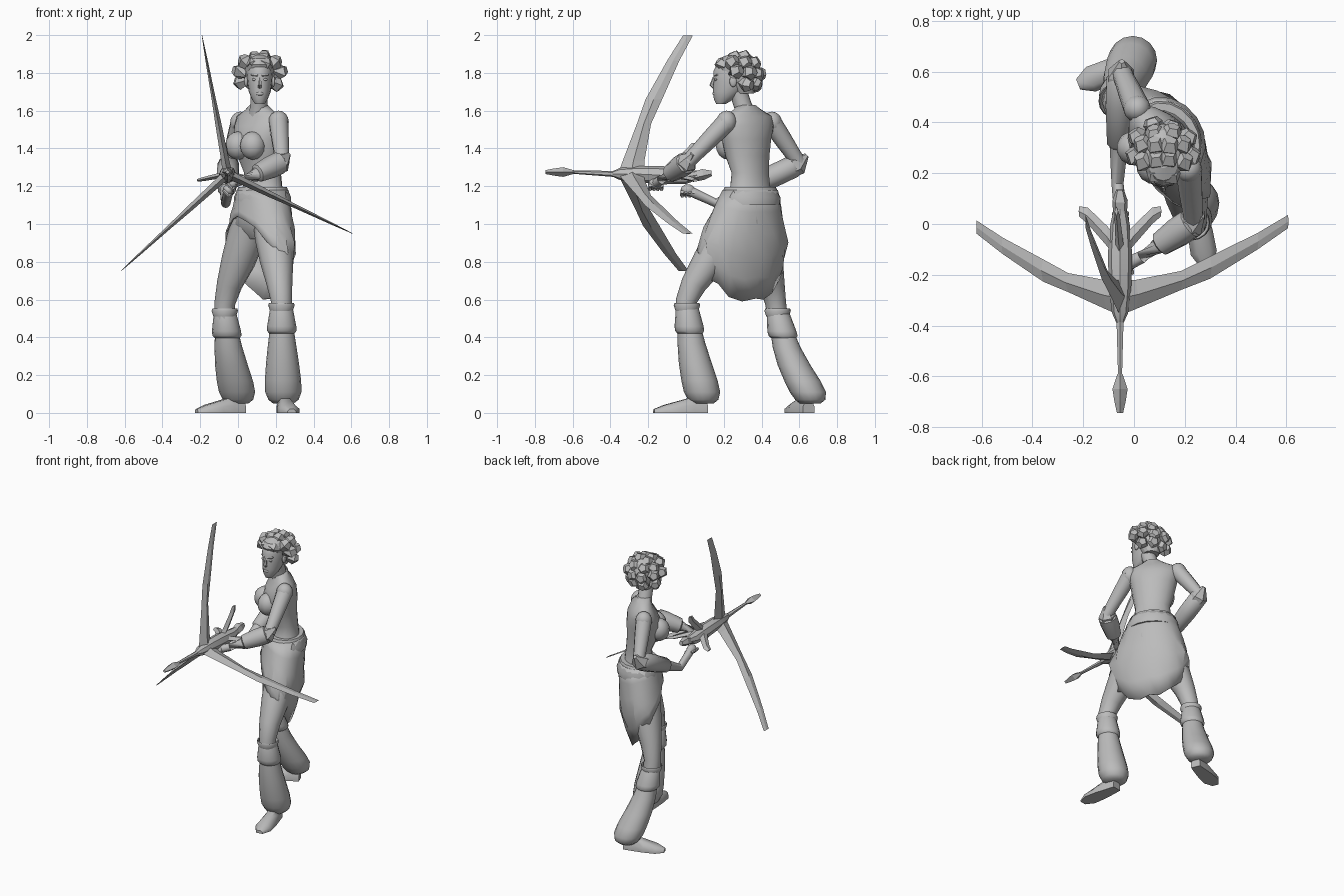
import bpy, bmesh, random
from math import sin, cos, pi, radians
from mathutils import Vector, Matrix

random.seed(4)
if "Cube" in bpy.data.objects:
    bpy.data.objects.remove(bpy.data.objects["Cube"])

grey = bpy.data.materials.new("plain grey")
grey.use_nodes = True
grey.diffuse_color = (0.5, 0.5, 0.5, 1)
grey.node_tree.nodes["Principled BSDF"].inputs["Base Color"].default_value = (0.5, 0.5, 0.5, 1)


def finish(name, bm, smooth=40):
    bmesh.ops.recalc_face_normals(bm, faces=bm.faces)
    mesh = bpy.data.meshes.new(name)
    bm.to_mesh(mesh)
    bm.free()
    mesh.materials.append(grey)
    ob = bpy.data.objects.new(name, mesh)
    bpy.context.collection.objects.link(ob)
    if smooth:
        bpy.ops.object.select_all(action="DESELECT")
        ob.select_set(True)
        bpy.context.view_layer.objects.active = ob
        bpy.ops.object.shade_smooth_by_angle(angle=radians(smooth))
    return ob


def loft(name, rings, smooth=40, caps=True):
    """Skin a list of closed rings."""
    bm = bmesh.new()
    rows = [[bm.verts.new(p) for p in ring] for ring in rings]
    n = len(rows[0])
    for a, b in zip(rows, rows[1:]):
        for i in range(n):
            j = (i + 1) % n
            bm.faces.new((a[i], a[j], b[j], b[i]))
    if caps:
        bm.faces.new(rows[0])
        bm.faces.new(rows[-1])
    return finish(name, bm, smooth)


def tube(name, stations, n=10, smooth=40):
    """Round limb through (x, y, z, radius) stations."""
    pts = [Vector(s[:3]) for s in stations]
    rings = []
    for i, s in enumerate(stations):
        t = (pts[min(i + 1, len(pts) - 1)] - pts[max(i - 1, 0)]).normalized()
        ref = Vector((1, 0, 0)) if abs(t.x) < 0.8 else Vector((0, 0, 1))
        u = t.cross(ref).normalized()
        v = t.cross(u)
        rings.append([pts[i] + s[3] * (u * cos(2 * pi * k / n) + v * sin(2 * pi * k / n))
                      for k in range(n)])
    return loft(name, rings, smooth)


def oval(x, y, z, a, b, yaw=0, n=16):
    """Level ellipse, a across the body and b front to back."""
    turn = Matrix.Rotation(radians(-yaw), 3, "Z")
    return [Vector((x, y, z)) + turn @ Vector((a * cos(2 * pi * k / n), b * sin(2 * pi * k / n), 0))
            for k in range(n)]


def stack(name, levels, yaw=0, smooth=50):
    return loft(name, [oval(*lv, yaw) for lv in levels], smooth)


def ball(name, at, size, yaw=0):
    bm = bmesh.new()
    m = Matrix.Translation(at) @ Matrix.Rotation(radians(-yaw), 4, "Z") @ Matrix.Diagonal((*size, 1))
    bmesh.ops.create_uvsphere(bm, u_segments=12, v_segments=8, radius=1, matrix=m)
    return finish(name, bm, 60)


# Torso, turned towards the weapon
stack("torso", [(.12, .34, .92, .08, .07), (.12, .34, 1.0, .165, .13), (.13, .34, 1.1, .16, .125),
                (.13, .34, 1.2, .12, .09), (.13, .34, 1.27, .113, .083), (.112, .325, 1.36, .132, .1),
                (.105, .32, 1.45, .148, .113), (.11, .33, 1.52, .165, .095),
                (.11, .335, 1.57, .155, .07), (.11, .325, 1.605, .09, .052), (.11, .32, 1.63, .05, .045)], 47)
for side, x, y in (("left", .078, .225), ("right", 0, .298)):
    ball(side + "_bust", (x, y, 1.415), (.07, .068, .075), 45)
tube("neck", [(.11, .32, 1.56, .06), (.11, .3, 1.63, .047), (.115, .27, 1.72, .048)])

# Head and face
HX = .115
stack("head", [(HX, .185, 1.635, .025, .025), (HX, .2, 1.66, .042, .052), (HX, .222, 1.7, .058, .08),
               (HX, .245, 1.75, .066, .1), (HX, .255, 1.81, .071, .11), (HX, .26, 1.85, .064, .095),
               (HX, .265, 1.875, .035, .06)])
tube("nose", [(HX, .148, 1.775, .007), (HX, .136, 1.735, .012), (HX, .15, 1.722, .009)], 6)
ball("lips", (HX, .152, 1.69), (.022, .012, .011))
for s in (-1, 1):
    ball("eye", (HX + s * .028, .158, 1.765), (.014, .008, .007))
    tube("brow", [(HX + s * .01, .15, 1.785, .006), (HX + s * .045, .165, 1.79, .005)], 6)
    ball("ear", (HX + s * .072, .25, 1.755), (.01, .02, .03))

# Chunky locks swept up and back from the hairline
stack("hair_cap", [(HX, .31, 1.69, .05, .05), (HX, .295, 1.76, .082, .085), (HX, .28, 1.815, .085, .115),
                   (HX, .268, 1.845, .08, .118), (HX, .27, 1.875, .065, .1), (HX, .28, 1.895, .035, .06)], 0, 20)
centre = Vector((HX, .28, 1.785))
for lift, count, spread, far in ((-22, 4, 65, .135), (8, 6, 98, .138), (36, 8, 160, .13), (66, 4, 140, .118)):
    for k in range(count):
        a = radians(90 + spread * (2 * k / (count - 1) - 1))
        e = radians(lift + random.uniform(-6, 6))
        d = Vector((cos(a) * cos(e), sin(a) * cos(e), sin(e)))
        sweep = Vector((0, .03, .005)) * (1 - max(d.y, 0))
        reach = far * random.uniform(.94, 1.05)
        p, q, r = centre + d * .07 - sweep, centre + d * reach * .85, centre + d * reach + sweep
        tube("hair_lock", [(*p, .02), (*q, .042), (*r, .026)], 5, 0)

# Wrapped skirt: hem high in front, ragged point behind, tucked in towards the bottom
turn = Matrix.Rotation(radians(-58), 3, "Z")
N = 20
jag = [random.uniform(-.02, .02) for _ in range(N)]
rings = []
for k in range(6):
    f = k / 5
    ring = []
    for i in range(N):
        t = 2 * pi * i / N
        back = (sin(t) + 1) / 2
        hem = 1.05 - .45 * back ** .75 + jag[i]
        z = 1.18 + (hem - 1.18) * f
        flare = min((1.18 - z) / .27, 1)
        tuck = max(.85 - z, 0) * .3
        wide = .155 + flare * (.14 if cos(t) > 0 else .075) - tuck * .6
        fold = 1 + .03 * flare * (-1) ** (i + k)
        local = Vector((wide * cos(t), (.13 + .025 * flare) * sin(t) - tuck, 0))
        ring.append(Vector((.13 - .025 * flare, .34 - .015 * flare, z)) + turn @ local * fold)
    rings.append(ring)
skirt = loft("skirt", rings, 25, False)
skirt.modifiers.new("cloth", "SOLIDIFY").thickness = .008
stack("belt", [(.13, .34, 1.1, .168, .14), (.13, .34, 1.14, .17, .143), (.13, .34, 1.195, .145, .12)], 55)

# Legs, flared boots and feet
tube("left_thigh", [(.18, .27, 1.02, .1), (.19, .2, .92, .1), (.205, .12, .8, .088),
                    (.22, .04, .68, .068), (.23, 0, .59, .055), (.23, 0, .5, .055)], 12)
tube("right_thigh", [(.07, .37, 1.02, .1), (.04, .4, .92, .1), (0, .425, .8, .09),
                     (-.045, .455, .68, .068), (-.07, .475, .58, .055), (-.07, .485, .5, .055)], 12)


def boot(side, x, y, dx, dy, lift):
    """Boot whose shin leans by dx, dy from knee to ankle."""
    def at(f, z, r):
        return (x + dx * f, y + dy * f, z + lift * max(1 - f, 0), r, r)
    stack(side + "_knee_rim", [at(0, .545, .056), at(0, .572, .066), at(0, .56, .07), at(0, .53, .06)])
    stack(side + "_boot_band", [at(.02, .55, .056), at(.03, .54, .061), at(.14, .45, .077),
                                at(.18, .425, .077), at(.2, .412, .066)])
    stack(side + "_boot", [at(.18, .43, .064), at(.3, .36, .074), at(.55, .26, .087), at(.83, .17, .096),
                           at(1, .11, .096), at(1.08, .07, .08), at(1.08, .05, .055)])


def foot(side, heel, toe):
    a, b = Vector(heel), Vector(toe)
    d = (b - a).normalized()
    w = Vector((-d.y, d.x, 0))
    rings = []
    for f, half, top in ((0, .032, .07), (.25, .042, .085), (.5, .05, .065), (.8, .052, .042), (1, .022, .02)):
        c = a.lerp(b, f)
        rings.append([c + w * half * u + Vector((0, 0, top * v))
                      for u, v in ((-1, 0), (1, 0), (1, .5), (.5, 1), (-.5, 1), (-1, .5))])
    loft(side + "_foot", rings, 50)


boot("left", .23, .005, .01, .08, .01)
boot("right", -.07, .485, .065, .16, -.02)
foot("left", (.235, .11, 0), (.285, -.17, 0))
foot("right", (.03, .65, 0), (-.22, .55, 0))

# Arms with bracers and pointed elbow guards
ARMS = {"left": ((.215, .215, 1.54), (.235, .01, 1.33), (.03, -.13, 1.235), (-.03, -.16, 1.215)),
        "right": ((.012, .455, 1.535), (-.05, .6, 1.32), (-.065, .16, 1.11), (-.05, .01, 1.18))}
for side, joints in ARMS.items():
    sh, el, wr, hand = map(Vector, joints)
    ball(side + "_shoulder", sh, (.054, .054, .06))
    tube(side + "_upper_arm", [(*sh, .053), (*sh.lerp(el, .4), .048), (*sh.lerp(el, .8), .041), (*el, .04)])
    tube(side + "_forearm", [(*el, .042), (*el.lerp(wr, .6), .04), (*wr, .025), (*hand, .027)])
    tube(side + "_bracer", [(*el.lerp(wr, f), r) for f, r in
                            ((.03, .045), (.07, .06), (.3, .06), (.64, .049), (.67, .036))])
    out = (el - wr).normalized()
    tube(side + "_elbow_guard", [(*(el - out * .05), .056), (*(el - out * .01), .058),
                                 (*(el + out * .045 + Vector((0, 0, .025))), .012)], 6, 0)
    ball(side + "_palm", hand, (.03, .038, .03))
    for k in range(4):
        p = hand + Vector((0, .03 - .02 * k, -.01))
        tube(side + "_finger", [(*(p + Vector((.025, 0, 0))), .011), (*(p + Vector((0, 0, -.02))), .011),
                                (*(p + Vector((-.03, 0, .01))), .01)], 6)

# Three-limbed crossbow: body, bolt, tail fins
BX, BZ = -.055, 1.265
tube("crossbow_body", [(BX, y, z, r) for y, z, r in
                       ((-.39, BZ, .014), (-.35, BZ, .032), (-.25, 1.264, .044), (-.12, 1.258, .048),
                        (0, 1.25, .038), (.08, 1.262, .02))], 8, 20)
tube("bolt_shaft", [(BX, -.38, BZ, .016), (BX, -.6, 1.275, .009)], 6)
loft("bolt_head", [[Vector((BX + u * w, y, 1.275 + v * w * .85)) for u, v in ((1, 0), (0, 1), (-1, 0), (0, -1))]
                   for y, w in ((-.59, .01), (-.65, .03), (-.7, .022), (-.745, .012))], 0)


def blade(name, angle, profile, thick, taper):
    """Diamond-section blade from (reach, front y, back y) stations."""
    d = Vector((cos(radians(angle)), 0, sin(radians(angle))))
    side = d.cross(Vector((0, 1, 0)))
    rings = []
    for i, (r, y0, y1) in enumerate(profile):
        c = Vector((BX, 0, BZ)) + d * r
        t = side * thick * (1 - taper * i / (len(profile) - 1))
        mid = Vector((0, (y0 + y1) / 2, 0))
        rings.append([c + Vector((0, y0, 0)), c + mid + t, c + Vector((0, y1, 0)), c + mid - t])
    loft(name, rings, 0)


LIMB = ((0, -.36, -.22), (.07, -.335, -.22), (.27, -.26, -.185), (.4, -.215, -.127),
        (.61, -.1, -.035), (.745, -.016, .036))
for name, angle, stretch, back in (("upper_limb", 100.5, 1, 0), ("left_limb", -25.5, .985, 0),
                                   ("right_limb", 222.3, 1.025, -.03)):
    blade(name, angle, [(r * stretch, a + back * r, b + back * r) for r, a, b in LIMB], .026, .95)
for angle in (95, -12, 192):
    blade("tail_fin", angle, ((.01, -.15, -.06), (.05, -.09, -.01), (.13, 0, .065), (.165, .03, .07)), .018, .6)
tube("stock", [(BX, .03, 1.25, .028), (BX, .09, 1.265, .032), (BX, .135, 1.27, .016)], 5, 0)
